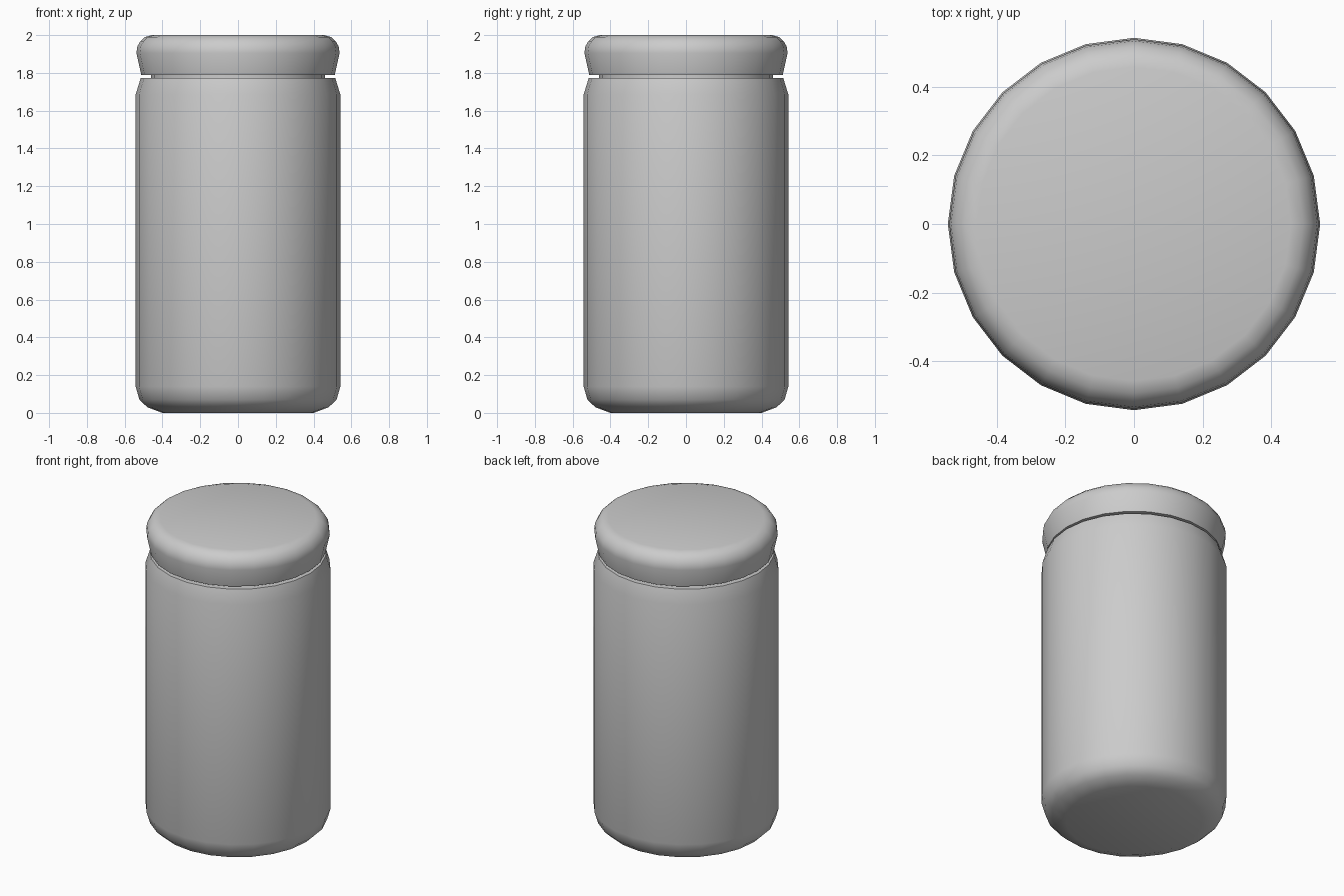
import bpy, bmesh, math

if "Cube" in bpy.data.objects:
    bpy.data.objects.remove(bpy.data.objects["Cube"])

SIDES = 24


def lathe(name, profile):
    """Closed solid of revolution from (radius, height) points, bottom to top."""
    bm = bmesh.new()
    rings = []
    for r, z in profile:
        rings.append([bm.verts.new((r * math.cos(2 * math.pi * i / SIDES),
                                    r * math.sin(2 * math.pi * i / SIDES), z))
                      for i in range(SIDES)])
    for a, b in zip(rings, rings[1:]):
        for i in range(SIDES):
            j = (i + 1) % SIDES
            bm.faces.new((a[i], a[j], b[j], b[i]))
    bm.faces.new(rings[0][::-1])
    bm.faces.new(rings[-1])
    mesh = bpy.data.meshes.new(name)
    bm.to_mesh(mesh)
    bm.free()
    obj = bpy.data.objects.new(name, mesh)
    bpy.context.collection.objects.link(obj)
    bpy.ops.object.select_all(action='DESELECT')
    obj.select_set(True)
    bpy.context.view_layer.objects.active = obj
    bpy.ops.object.shade_smooth_by_angle(angle=math.radians(40))
    return obj


# Jar body with rounded base, sloped shoulder and narrow neck
lathe("jar_body", [(0.40, 0.0), (0.48, 0.03), (0.522, 0.07), (0.542, 0.14),
                   (0.542, 1.685), (0.515, 1.773), (0.46, 1.773), (0.46, 1.79)])

# Lid flaring outward, then rounding in to a flat top
lathe("jar_lid", [(0.46, 1.789), (0.512, 1.789), (0.538, 1.905), (0.533, 1.94),
                  (0.517, 1.968), (0.493, 1.99), (0.457, 2.0)])
